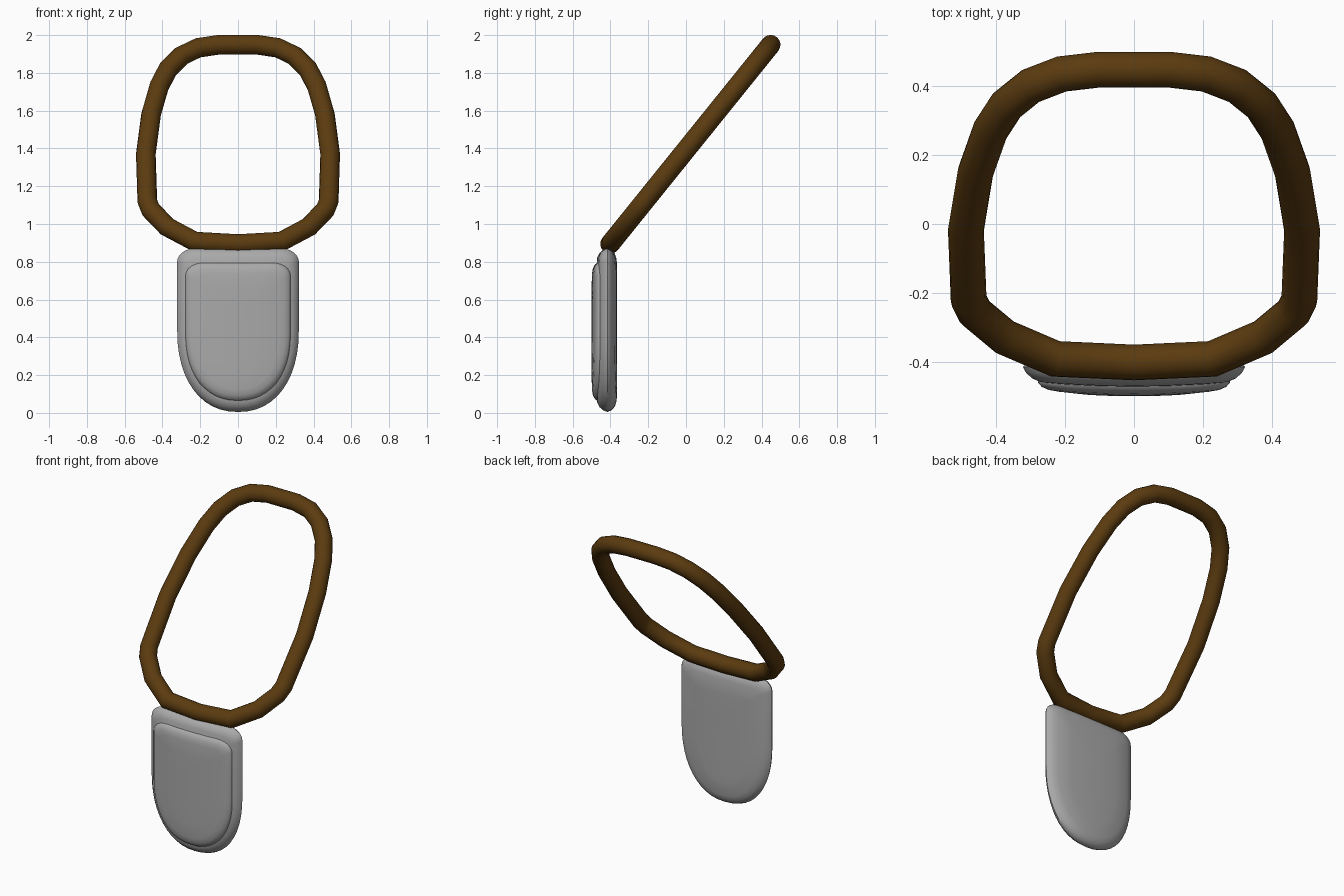
import bpy, bmesh, math

if "Cube" in bpy.data.objects:
    bpy.data.objects.remove(bpy.data.objects["Cube"])


def material(name, rgb):
    m = bpy.data.materials.new(name)
    m.diffuse_color = (*rgb, 1)
    m.use_nodes = True
    m.node_tree.nodes["Principled BSDF"].inputs["Base Color"].default_value = m.diffuse_color
    return m


BROWN = material("brown cord", (0.105, 0.044, 0.005))
GREY = material("grey metal", (0.4, 0.4, 0.4))


def finish(ob, mat, angle):
    ob.data.materials.append(mat)
    bpy.ops.object.select_all(action='DESELECT')
    ob.select_set(True)
    bpy.context.view_layer.objects.active = ob
    bpy.ops.object.shade_smooth_by_angle(angle=math.radians(angle))


# Cord: tilted closed loop with a round section, mirrored across x
def cord():
    half = [(0.1, 1.949), (0.21, 1.933), (0.30, 1.89), (0.37, 1.82), (0.417, 1.73),
            (0.46, 1.58), (0.488, 1.37), (0.48, 1.12), (0.462, 1.075), (0.375, 0.985),
            (0.228, 0.907), (0, 0.894)]
    path = half + [(-x, z) for x, z in reversed(half[:-1])]
    n, sides, radius = len(path), 16, 0.052
    slope = 0.806
    length = math.hypot(1, slope)
    normal = (0, -1 / length, slope / length)
    # work in the loop plane: u = x, v = distance up the slope
    pts = [(x, (z - 0.894) * length) for x, z in path]
    bm = bmesh.new()
    rings = []
    for i, (u, v) in enumerate(pts):
        a, b = pts[i - 1], pts[(i + 1) % n]
        d1 = math.atan2(v - a[1], u - a[0])
        d2 = math.atan2(b[1] - v, b[0] - u)
        turn = math.atan2(math.sin(d2 - d1), math.cos(d2 - d1))
        mid = d1 + turn / 2 + math.pi / 2
        ring = []
        for k in range(sides):
            t = 2 * math.pi * k / sides
            r = radius * math.cos(t) / math.cos(turn / 2)
            pu, pv = u + r * math.cos(mid), v + r * math.sin(mid)
            h = radius * math.sin(t)
            ring.append(bm.verts.new((pu, -0.402 + pv * slope / length + h * normal[1],
                                      0.894 + pv / length + h * normal[2])))
        rings.append(ring)
    for i in range(n):
        for k in range(sides):
            j, m = (i + 1) % n, (k + 1) % sides
            bm.faces.new((rings[i][k], rings[i][m], rings[j][m], rings[j][k]))
    return make("cord", bm, BROWN, 50)


def make(name, bm, mat, angle):
    bmesh.ops.recalc_face_normals(bm, faces=bm.faces)
    me = bpy.data.meshes.new(name)
    bm.to_mesh(me)
    bm.free()
    ob = bpy.data.objects.new(name, me)
    bpy.context.collection.objects.link(ob)
    finish(ob, mat, angle)
    return ob


# Shield outline: rounded bottom, straight sides, small rounded top corners
def outline(w, bottom, top, shoulder, corner_x, corner_z):
    pts = []
    for i in range(25):
        t = -math.pi + math.pi * i / 24
        c, s = math.cos(t), math.sin(t)
        pts.append((w * math.copysign(abs(c) ** 0.9, c),
                    shoulder - (shoulder - bottom) * abs(s) ** 0.9))
    right = [(w - corner_x + corner_x * math.cos(t), top - corner_z + corner_z * math.sin(t))
             for t in (math.pi / 2 * i / 6 for i in range(7))]
    right += [((w - corner_x) * f, top) for f in (0.5, 0)]
    return pts + right + [(-x, z) for x, z in reversed(right[:-1])]


# Plate: nested outlines following an (inset, depth) profile, bowed across x
def plate(name, w, bottom, top, shoulder, corner, profile, bow):
    bm = bmesh.new()
    rings = []
    for inset, y, side in profile:
        cx, cz = (max(c - inset * 0.5, 0.012) for c in corner)
        ring = outline(w - inset, bottom + inset, top - inset, shoulder, cx, cz)
        rings.append([bm.verts.new((x, y + side * bow * (x / w) ** 2, z)) for x, z in ring])
    n = len(rings[0])
    for a, b in zip(rings, rings[1:]):
        for k in range(n):
            m = (k + 1) % n
            bm.faces.new((a[k], a[m], b[m], b[k]))
    bm.faces.new(rings[0])
    bm.faces.new(rings[-1])
    return make(name, bm, GREY, 50)


cord()
plate("pendant_back", 0.322, 0.005, 0.872, 0.44, (0.10, 0.07),
      [(0.26, -0.364, -1), (0.15, -0.364, -1), (0.06, -0.367, -1), (0.03, -0.376, -1),
       (0.01, -0.392, -0.6), (0, -0.415, 0), (0.008, -0.437, 0.4), (0.025, -0.457, 0.7),
       (0.05, -0.47, 1), (0.15, -0.476, 1), (0.26, -0.476, 1)], 0.016)
plate("pendant_front", 0.278, 0.062, 0.797, 0.42, (0.10, 0.07),
      [(0.02, -0.43, 0), (0, -0.45, 0), (0, -0.465, 0.2), (0.01, -0.481, 0.5),
       (0.03, -0.493, 0.8), (0.06, -0.498, 1), (0.14, -0.5, 1), (0.22, -0.5, 1)], 0.018)
